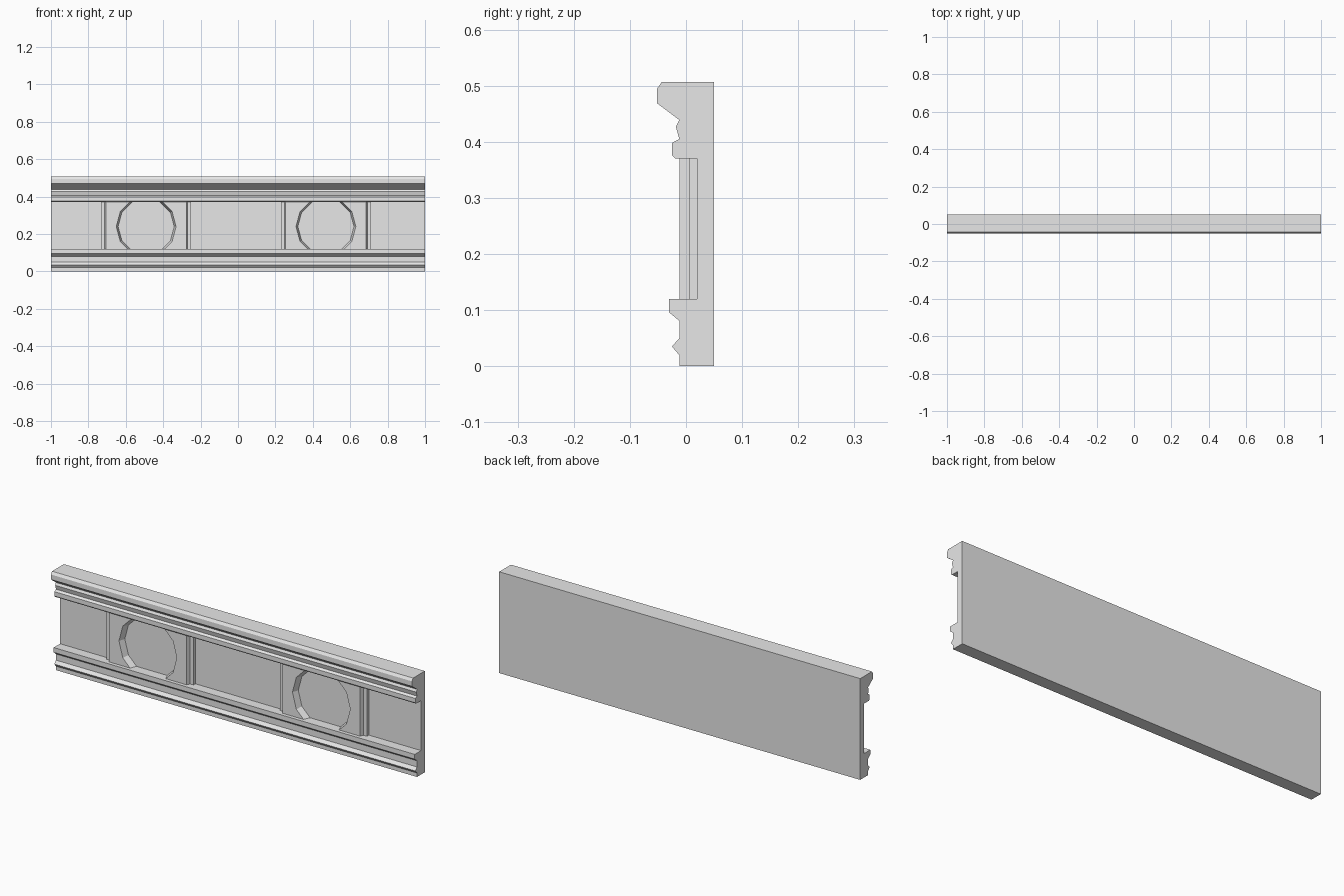
import bpy
import bmesh
from mathutils import Matrix, Vector
from math import pi

default_cube = bpy.data.objects.get("Cube")
if default_cube:
    bpy.data.objects.remove(default_cube, do_unlink=True)

stone = bpy.data.materials.new("stone_grey")
stone.use_nodes = True
stone.diffuse_color = (0.8, 0.8, 0.8, 1)
stone.node_tree.nodes["Principled BSDF"].inputs["Base Color"].default_value = (0.8, 0.8, 0.8, 1)


def finish(name, bm):
    bmesh.ops.recalc_face_normals(bm, faces=bm.faces)
    mesh = bpy.data.meshes.new(name)
    bm.to_mesh(mesh)
    bm.free()
    mesh.materials.append(stone)
    obj = bpy.data.objects.new(name, mesh)
    bpy.context.scene.collection.objects.link(obj)
    return obj


def extrude_outline(name, outline, travel):
    """Extrude a closed outline of 3D points along a vector."""
    bm = bmesh.new()
    face = bm.faces.new([bm.verts.new(p) for p in outline])
    result = bmesh.ops.extrude_face_region(bm, geom=[face], use_keep_orig=True)
    moved = [v for v in result["geom"] if isinstance(v, bmesh.types.BMVert)]
    bmesh.ops.translate(bm, verts=moved, vec=Vector(travel))
    return finish(name, bm)


WALL, FRONT, BACK = 0.02, -0.012, 0.05
LOW, HIGH = 0.12, 0.37

# Moulded frieze: base moulding, recessed wall and cornice in one profile (y, z)
lower = [(FRONT, 0), (FRONT, 0.02), (-0.025, 0.035), (FRONT, 0.05),
         (FRONT, 0.081), (-0.03, 0.096), (-0.03, LOW), (WALL, LOW)]
upper = [(WALL, HIGH), (-0.019, HIGH), (-0.025, 0.376), (-0.025, 0.398),
         (FRONT, 0.405), (-0.018, 0.427), (FRONT, 0.439),
         (-0.052, 0.469), (-0.052, 0.494), (-0.043, 0.507)]
profile = [(BACK, 0)] + lower + upper + [(BACK, 0.507)]
extrude_outline("frieze_body", [(-1, y, z) for y, z in profile], (2, 0, 0))


# Raised panels with stepped sides and a tapered twelve-sided recess
def raised_panel(name, cx):
    half = [(0.241, 0.03), (0.241, 0.005), (0.222, 0.005), (0.215, FRONT)]
    plan = half + [(-x, y) for x, y in reversed(half)]
    panel = extrude_outline(name, [(cx + x, y, LOW) for x, y in plan],
                            (0, 0, HIGH - LOW))

    bm = bmesh.new()
    bmesh.ops.create_cone(bm, cap_ends=True, segments=12, radius1=0.165,
                          radius2=0.145, depth=0.064)
    bmesh.ops.transform(bm, verts=bm.verts, matrix=Matrix.Translation(
        (cx, 0.004, 0.24)) @ Matrix.Rotation(-pi / 2, 4, "X"))
    # Keep a corner on the horizontal axis
    tip = max(v.co.x for v in bm.verts) - cx
    if tip < 0.163:
        bmesh.ops.rotate(bm, verts=bm.verts, cent=(cx, 0, 0.24),
                         matrix=Matrix.Rotation(pi / 12, 3, "Y"))
    cutter = finish("recess_cutter", bm)
    cutter.hide_render = True

    cut = panel.modifiers.new("recess", "BOOLEAN")
    cut.operation = "DIFFERENCE"
    cut.solver = "EXACT"
    cut.object = cutter
    bpy.context.view_layer.objects.active = panel
    bpy.ops.object.modifier_apply(modifier=cut.name)
    bpy.data.objects.remove(cutter, do_unlink=True)


raised_panel("right_panel", -0.491)
raised_panel("left_panel", 0.47)
